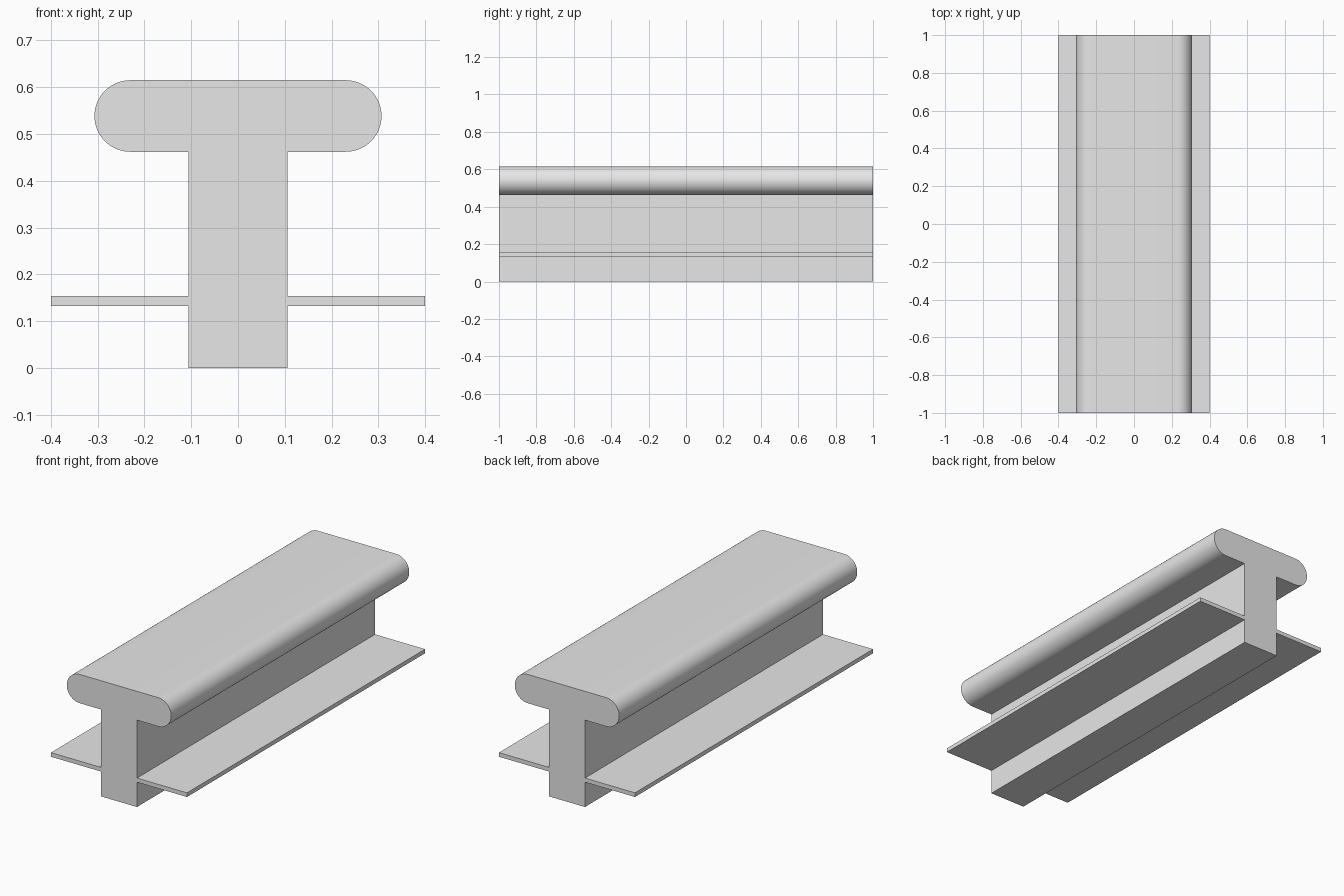
import bpy, bmesh
from math import sin, cos, pi, radians

cube = bpy.data.objects.get("Cube")
if cube:
    bpy.data.objects.remove(cube, do_unlink=True)

LENGTH = 2.0
STEM = 0.106                            # half width of the stem
FLANGE, FLANGE_LOW, FLANGE_TOP = 0.4, 0.132, 0.154
HEAD, HEAD_LOW, HEAD_TOP = 0.307, 0.462, 0.615
ARC_STEPS = 32

grey = bpy.data.materials.new("light grey")
grey.use_nodes = True
grey.diffuse_color = (0.8, 0.8, 0.8, 1)
grey.node_tree.nodes["Principled BSDF"].inputs["Base Color"].default_value = grey.diffuse_color

# Half of the cross-section, from the foot up to the rounded head
half = [(STEM, 0), (STEM, FLANGE_LOW), (FLANGE, FLANGE_LOW),
        (FLANGE, FLANGE_TOP), (STEM, FLANGE_TOP), (STEM, HEAD_LOW)]
radius = (HEAD_TOP - HEAD_LOW) / 2
for i in range(ARC_STEPS + 1):
    a = -pi / 2 + pi * i / ARC_STEPS
    half.append((HEAD - radius + radius * cos(a), HEAD_LOW + radius + radius * sin(a)))
profile = half + [(-x, z) for x, z in reversed(half)]

# Sweep the whole section along the beam
bm = bmesh.new()
end = bm.faces.new([bm.verts.new((x, -LENGTH / 2, z)) for x, z in profile])
swept = bmesh.ops.extrude_face_region(bm, geom=[end], use_keep_orig=True)
verts = [g for g in swept["geom"] if isinstance(g, bmesh.types.BMVert)]
bmesh.ops.translate(bm, vec=(0, LENGTH, 0), verts=verts)
bmesh.ops.recalc_face_normals(bm, faces=bm.faces)
mesh = bpy.data.meshes.new("rail_beam")
bm.to_mesh(mesh)
bm.free()
mesh.materials.append(grey)
beam = bpy.data.objects.new("rail_beam", mesh)
bpy.context.collection.objects.link(beam)

# Smooth the rounded head, keep the corners sharp
bpy.context.view_layer.objects.active = beam
beam.select_set(True)
bpy.ops.object.shade_smooth_by_angle(angle=radians(30))
